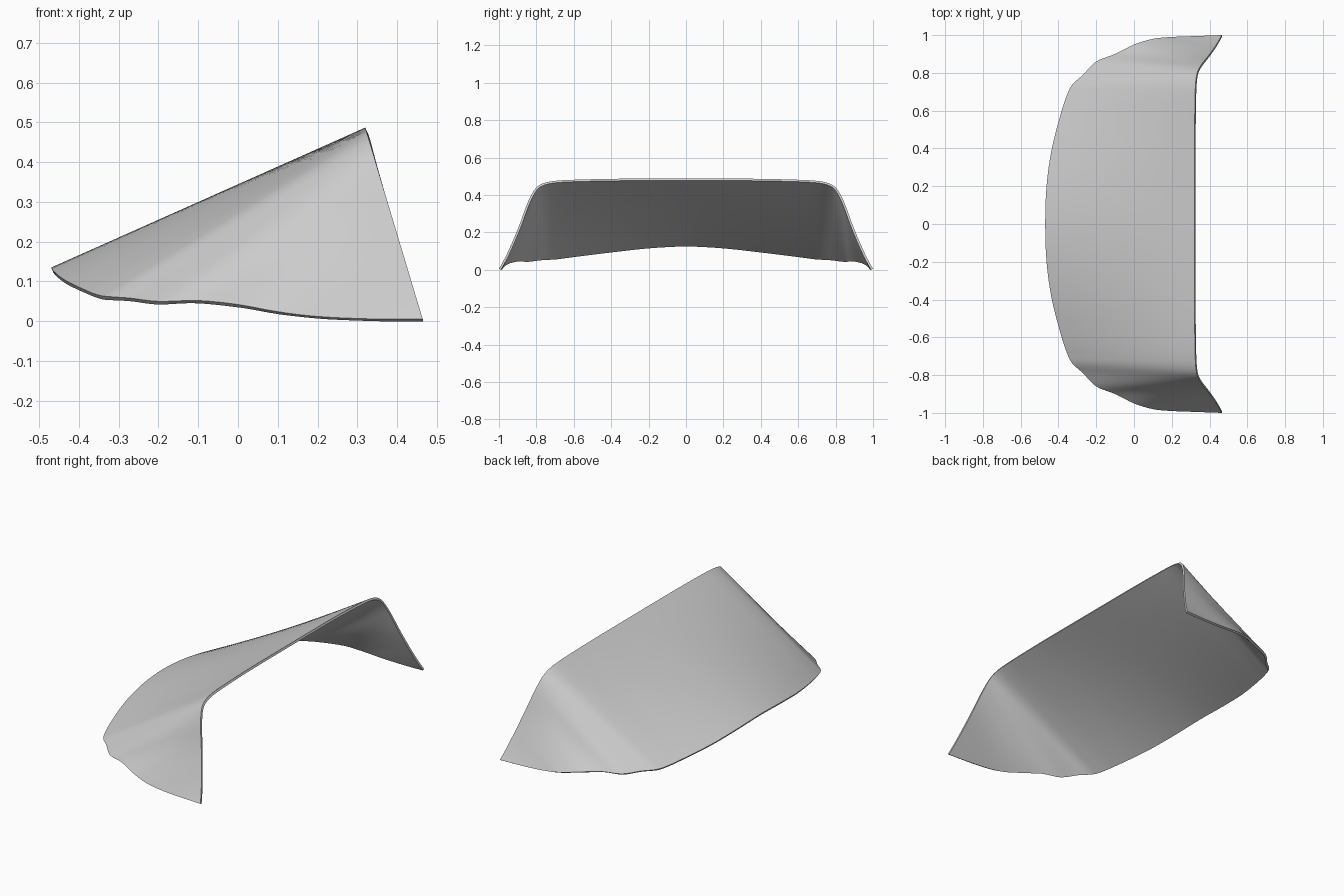
import bpy, bmesh
from mathutils import Vector

if "Cube" in bpy.data.objects:
    bpy.data.objects.remove(bpy.data.objects["Cube"], do_unlink=True)

# Half of the raised rim (y, z) paired with half of the low rim (x, y, z)
STATIONS = [
    ((0, .487), (-.47, 0, .135)),
    ((.2, .487), (-.463, .2, .125)),
    ((.4, .486), (-.435, .4, .103)),
    ((.6, .481), (-.383, .6, .078)),
    ((.7, .475), (-.352, .69, .066)),
    ((.76, .463), (-.325, .74, .062)),
    ((.8, .44), (-.27, .79, .058)),
    ((.83, .395), (-.2, .86, .05)),
    ((.858, .33), (-.1, .9, .052)),
    ((.885, .255), (0, .95, .042)),
    ((.915, .18), (.1, .98, .024)),
    ((.95, .1), (.2, .99, .012)),
    ((.98, .04), (.33, .995, .006)),
    ((1, .005), (.465, 1, .005)),
]
STEPS, ROWS = 4, 12


def smooth_path(points):
    """Catmull-Rom curve through the points."""
    ends = [2 * points[0] - points[1]] + points + [2 * points[-1] - points[-2]]
    path = []
    for a, b, c, d in zip(ends, ends[1:], ends[2:], ends[3:]):
        for i in range(STEPS):
            t = i / STEPS
            path.append(b + t / 2 * (c - a + t * (2 * a - 5 * b + 4 * c - d
                                                  + t * (3 * b - a - 3 * c + d))))
    return path + [points[-1]]


def mirrored(half):
    return [Vector((p.x, -p.y, p.z)) for p in reversed(half[1:])] + half


# The raised rim lies in a leaning plane
high = [Vector((.32 + .3 * (.487 - z), y, z)) for (y, z), _ in STATIONS]
low = [Vector(p) for _, p in STATIONS]
high, low = (smooth_path(mirrored(h)) for h in (high, low))

# Curved panel stretched between the two rims
bm = bmesh.new()
grid = [[bm.verts.new(a.lerp(b, r / ROWS)) for r in range(ROWS + 1)]
        for a, b in zip(high, low)]
for left, right in zip(grid, grid[1:]):
    for r in range(ROWS):
        bm.faces.new((left[r], left[r + 1], right[r + 1], right[r]))
bmesh.ops.remove_doubles(bm, verts=bm.verts, dist=.0005)
bm.normal_update()
if sum(f.normal.z * f.calc_area() for f in bm.faces) < 0:
    bmesh.ops.reverse_faces(bm, faces=bm.faces)
mesh = bpy.data.meshes.new("curved_shield")
bm.to_mesh(mesh)
bm.free()
shield = bpy.data.objects.new("curved_shield", mesh)
bpy.context.collection.objects.link(shield)

# Even sheet thickness, grown inwards
sheet = shield.modifiers.new("Sheet thickness", 'SOLIDIFY')
sheet.thickness = .012
sheet.offset = -1

grey = bpy.data.materials.new("light_grey")
grey.use_nodes = True
grey.diffuse_color = (.6, .6, .6, 1)
grey.node_tree.nodes["Principled BSDF"].inputs["Base Color"].default_value = (.6, .6, .6, 1)
mesh.materials.append(grey)

bpy.context.view_layer.objects.active = shield
shield.select_set(True)
bpy.ops.object.modifier_apply(modifier=sheet.name)
bpy.ops.object.shade_smooth_by_angle(angle=.7)
